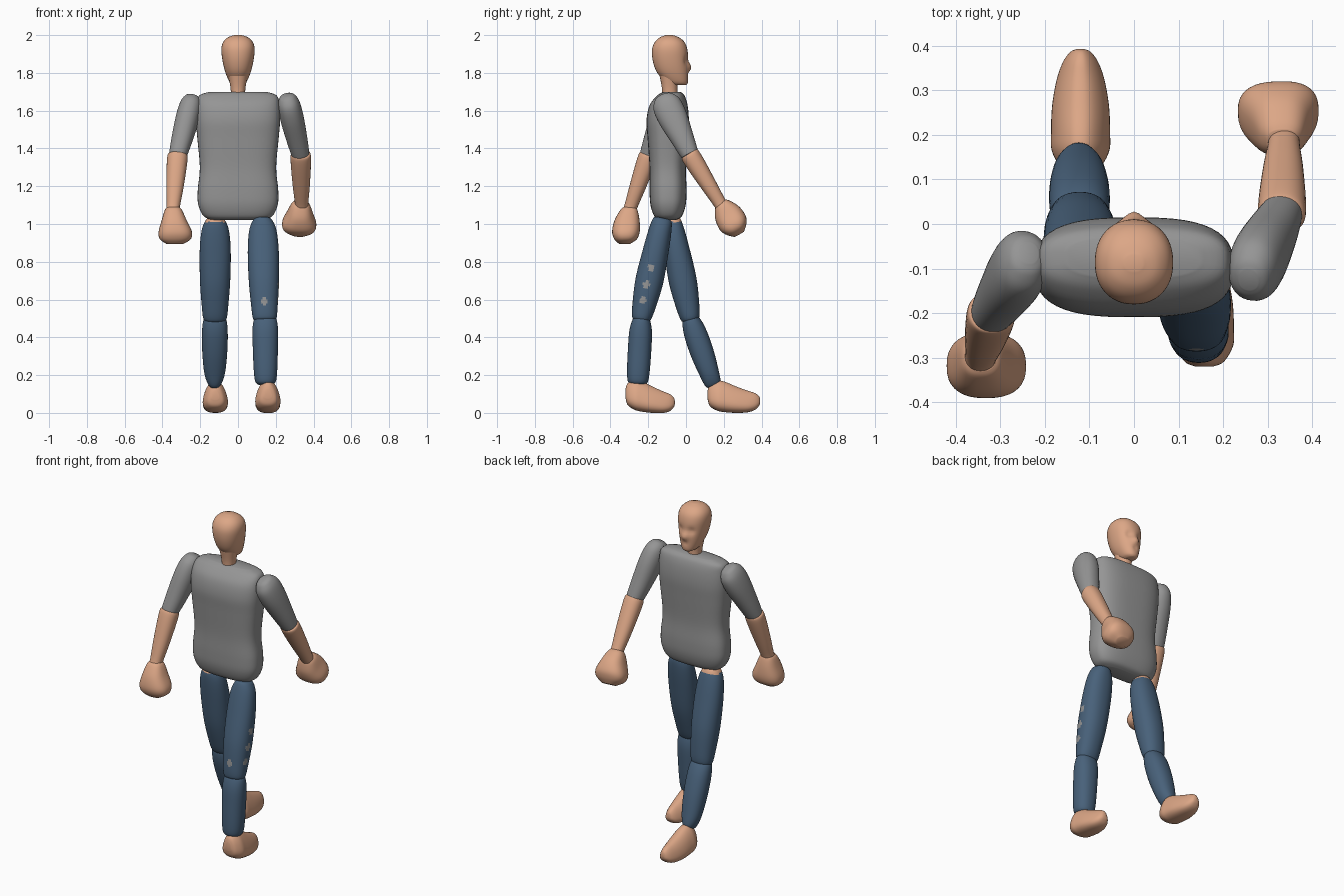
import bpy, bmesh, math
from mathutils import Vector


def material(name, col):
    m = bpy.data.materials.new(name)
    m.diffuse_color = (*col, 1)
    return m


skin = material("skin tan", (0.72, 0.385, 0.24))
grey = material("shirt grey", (0.30, 0.30, 0.30))
blue = material("denim blue", (0.065, 0.12, 0.195))


def spline(p, n):
    """Catmull-Rom interpolation of a list of equal-length tuples."""
    out = []
    for i in range(len(p) - 1):
        a, b, c, d = p[max(i - 1, 0)], p[i], p[i + 1], p[min(i + 2, len(p) - 1)]
        for k in range(n):
            t = k / n
            out.append([0.5 * (2 * q + (r - o) * t + (2 * o - 5 * q + 4 * r - s) * t * t
                               + (3 * q - o - 3 * r + s) * t ** 3)
                        for o, q, r, s in zip(a, b, c, d)])
    return out + [list(p[-1])]


def loft(name, mats, stations, axis=(0, 0, 1), power=2.2, taper=0.0, seg=36, n=5,
         bumps=(), rule=None):
    """Skin superelliptic rings (x, y, z, half width, half depth) set across an axis."""
    d = Vector(axis).normalized()
    u = (Vector((1, 0, 0)) - d * d.x).normalized()
    v = d.cross(u)
    bm = bmesh.new()
    rings = []
    for x, y, z, ru, rv in spline(stations, n):
        ring = []
        for k in range(seg):
            a = math.tau * k / seg
            c, s = math.cos(a), math.sin(a)
            c = math.copysign(abs(c) ** (2 / power), c)
            s = math.copysign(abs(s) ** (2 / power), s)
            c *= 1 - taper * (1 - s) / 2
            p = Vector((x, y, z)) + u * c * ru + v * s * rv
            for q, r, dy in bumps:
                p.y += dy * math.exp(-((p - Vector(q)).length / r) ** 2)
            ring.append(bm.verts.new(p))
        rings.append(ring)
    for r0, r1 in zip(rings, rings[1:]):
        for k in range(seg):
            j = (k + 1) % seg
            bm.faces.new((r0[k], r0[j], r1[j], r1[k]))
    bm.faces.new(rings[0])
    bm.faces.new(rings[-1])
    bmesh.ops.recalc_face_normals(bm, faces=bm.faces)
    for f in bm.faces:
        f.smooth = True
        if rule:
            f.material_index = rule(f.calc_center_median())
    me = bpy.data.meshes.new(name)
    bm.to_mesh(me)
    bm.free()
    for m in mats:
        me.materials.append(m)
    ob = bpy.data.objects.new(name, me)
    bpy.context.collection.objects.link(ob)
    return ob


def limb(name, mats, a, b, profile, **kw):
    """Loft from a to b; profile rows are (fraction, half width, half depth)."""
    a, b = Vector(a), Vector(b)
    st = [(*a.lerp(b, t), ru, rv) for t, ru, rv in profile]
    return loft(name, mats, st, axis=b - a, **kw)


# Torso in the shirt
loft("torso", [grey], [
    (0, -0.095, 1.02, 0.13, 0.04), (0, -0.095, 1.04, 0.18, 0.072),
    (0, -0.095, 1.10, 0.21, 0.093), (0, -0.095, 1.18, 0.213, 0.098),
    (0, -0.097, 1.30, 0.202, 0.096), (0, -0.097, 1.45, 0.215, 0.106),
    (0, -0.097, 1.55, 0.223, 0.112), (0, -0.092, 1.63, 0.220, 0.100),
    (0, -0.08, 1.68, 0.205, 0.072), (0, -0.075, 1.70, 0.15, 0.045)], power=2.8, seg=48)

# Neck and head
loft("neck", [skin], [(0, -0.085, 1.67, 0.036, 0.04), (0, -0.087, 1.73, 0.041, 0.042),
                      (0, -0.09, 1.83, 0.06, 0.06)])
head = [(1.735, -0.075, 0.0, 0.025), (1.75, -0.105, 0.01, 0.044), (1.80, -0.152, 0.013, 0.066),
        (1.86, -0.175, 0.012, 0.081), (1.92, -0.18, 0.008, 0.088), (1.96, -0.167, -0.006, 0.08),
        (1.987, -0.14, -0.035, 0.055), (2.0, -0.105, -0.07, 0.02)]
loft("head", [skin], [(0, (y0 + y1) / 2, z, hx, (y1 - y0) / 2) for z, y0, y1, hx in head],
     seg=48, bumps=[((0, 0.012, 1.83), 0.022, 0.016), ((0.034, 0, 1.865), 0.02, -0.012),
                    ((-0.034, 0, 1.865), 0.02, -0.012), ((0, 0.012, 1.79), 0.014, -0.006)])

# Arms: the one at -x swings back, the one at +x swings forward
sleeve = [(-0.04, 0.022, 0.025), (0.0, 0.042, 0.05), (0.12, 0.058, 0.075), (0.35, 0.062, 0.078),
          (0.7, 0.056, 0.062), (0.96, 0.048, 0.049), (1.0, 0.044, 0.044), (1.02, 0.03, 0.03)]
fore = [(-0.03, 0.04, 0.04), (0.0, 0.053, 0.05), (0.2, 0.053, 0.05), (0.6, 0.045, 0.042),
        (0.9, 0.036, 0.035), (1.0, 0.036, 0.035)]
for side, sh, el, wr in (
        ("back", (-0.24, -0.07, 1.665), (-0.32, -0.20, 1.36), (-0.345, -0.30, 1.07)),
        ("forward", (0.26, -0.12, 1.67), (0.332, 0.022, 1.365), (0.337, 0.192, 1.09))):
    limb(side + "_upper_arm", [grey], sh, el, sleeve)
    limb(side + "_forearm", [skin], el, wr, fore)

# Fists
loft("back_hand", [skin], [
    (-0.342, -0.30, 1.09, 0.03, 0.03), (-0.342, -0.302, 1.075, 0.045, 0.045),
    (-0.338, -0.312, 1.02, 0.066, 0.066), (-0.332, -0.318, 0.96, 0.088, 0.073),
    (-0.332, -0.32, 0.92, 0.082, 0.06), (-0.335, -0.325, 0.895, 0.045, 0.03)], power=2.5)
limb("forward_hand", [skin], (0.333, 0.185, 1.115), (0.32, 0.282, 0.947),
     [(0, 0.035, 0.03), (0.1, 0.05, 0.047), (0.35, 0.068, 0.072), (0.65, 0.09, 0.078),
      (0.85, 0.082, 0.06), (1.0, 0.04, 0.03)], power=2.5)

# Legs: the one at -x strides forward, the one at +x trails
thigh = [(-0.02, 0.03, 0.035), (0.0, 0.05, 0.05), (0.1, 0.072, 0.06), (0.3, 0.082, 0.068),
         (0.6, 0.08, 0.074), (0.85, 0.07, 0.062), (0.97, 0.062, 0.05), (1.0, 0.045, 0.035)]
shin = [(-0.03, 0.04, 0.03), (0.02, 0.06, 0.046), (0.2, 0.068, 0.06), (0.5, 0.066, 0.062),
        (0.8, 0.055, 0.052), (0.96, 0.035, 0.042), (1.02, 0.012, 0.02)]
shin_trail = shin[:4] + [(0.8, 0.062, 0.06), (0.97, 0.054, 0.053), (1.02, 0.035, 0.035)]

# Small grey worn spots on the trailing thigh
spots = [(0.14, -0.28, 0.59), (0.21, -0.185, 0.77), (0.21, -0.21, 0.68), (0.21, -0.23, 0.595)]


def spot_rule(p):
    return 1 if any((p - Vector(s)).length < 0.019 for s in spots) else 0


limb("forward_thigh", [blue, skin], (-0.12, -0.08, 1.02), (-0.122, 0.025, 0.485), thigh,
     rule=lambda p: 1 if p.z > 1.01 else 0)
limb("trailing_thigh", [blue, grey], (0.13, -0.125, 1.02), (0.142, -0.24, 0.485), thigh,
     seg=60, n=10, rule=spot_rule)
limb("forward_shin", [blue], (-0.122, 0.022, 0.50), (-0.124, 0.148, 0.14), shin)
limb("trailing_shin", [blue], (0.144, -0.236, 0.50), (0.146, -0.256, 0.155), shin_trail)

# Feet, lofted from heel to toe: (distance, bottom, top, half width)
foot = [(0, 0.07, 0.12, 0.025), (0.012, 0.035, 0.15, 0.055), (0.05, 0.012, 0.17, 0.08),
        (0.09, 0.004, 0.165, 0.082), (0.15, 0.0, 0.14, 0.079), (0.21, 0.003, 0.118, 0.066),
        (0.25, 0.016, 0.105, 0.048), (0.272, 0.038, 0.088, 0.027), (0.278, 0.055, 0.07, 0.008)]
for side, x, y, stretch in (("forward", -0.12, 0.115, 1.0), ("trailing", 0.158, -0.32, 0.94)):
    # The forward toe tips up slightly, the trailing toe sinks
    tilt = 0.0 if side == "forward" else -0.06
    loft(side + "_foot", [skin],
         [(x, y + t * stretch, (z0 + z1) / 2 + tilt * (t - 0.15) * (1 if t > 0.15 else 0.8), w,
           (z1 - z0) / 2) for t, z0, z1, w in foot],
         axis=(0, 1, 0), power=2.4, taper=0.5)
